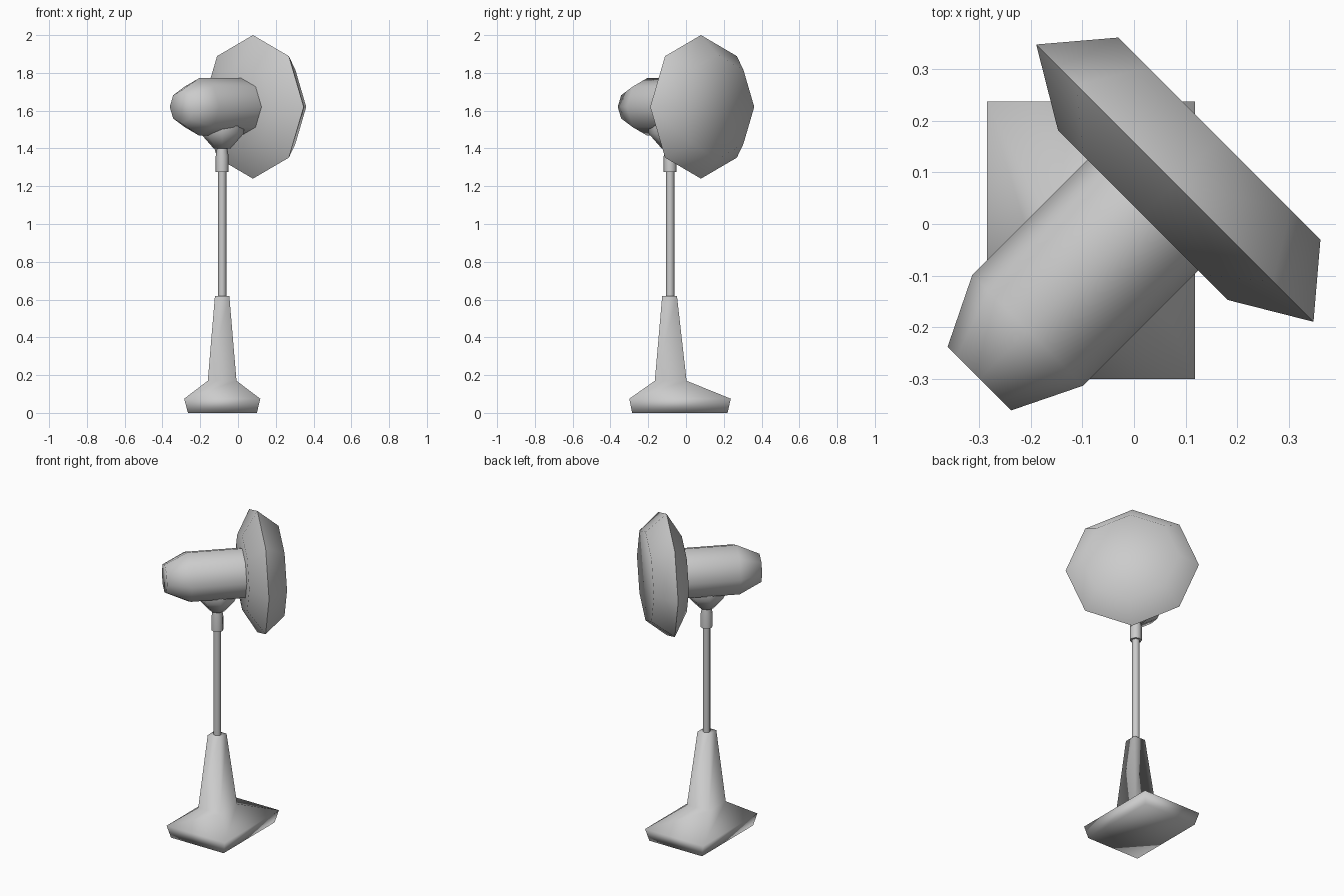
import bpy, bmesh
from math import sin, cos, pi, radians
from mathutils import Vector

if "Cube" in bpy.data.objects:
    bpy.data.objects.remove(bpy.data.objects["Cube"])

POLE = -0.084   # pole position in x and y


def loft(name, rings, angle):
    """Skin a list of equal-length point rings and cap both ends."""
    bm = bmesh.new()
    loops = [[bm.verts.new(p) for p in ring] for ring in rings]
    n = len(loops[0])
    for a, b in zip(loops, loops[1:]):
        for i in range(n):
            j = (i + 1) % n
            bm.faces.new((a[i], a[j], b[j], b[i]))
    bm.faces.new(loops[0][::-1])
    bm.faces.new(loops[-1])
    bmesh.ops.recalc_face_normals(bm, faces=bm.faces)
    mesh = bpy.data.meshes.new(name)
    bm.to_mesh(mesh)
    bm.free()
    ob = bpy.data.objects.new(name, mesh)
    bpy.context.collection.objects.link(ob)
    bpy.ops.object.select_all(action='DESELECT')
    bpy.context.view_layer.objects.active = ob
    ob.select_set(True)
    bpy.ops.object.shade_smooth_by_angle(angle=radians(angle))
    return ob


def lathe(name, profile, origin, axis, side, sides=8, angle=80):
    """Revolve (distance, radius) pairs around an axis."""
    axis, side = Vector(axis).normalized(), Vector(side).normalized()
    other = axis.cross(side)
    origin = Vector(origin)
    loft(name, [[origin + axis * d + (side * cos(2 * pi * i / sides) + other * sin(2 * pi * i / sides)) * r
                 for i in range(sides)] for d, r in profile], angle)


def rect(x0, x1, y0, y1, z):
    return [(x0, y0, z), (x1, y0, z), (x1, y1, z), (x0, y1, z)]


# Foot and tapered stem in one smooth shell
loft("base", [
    rect(-0.265, 0.10, -0.285, 0.22, 0.0),
    rect(-0.285, 0.118, -0.30, 0.237, 0.075),
    rect(-0.16, -0.008, -0.165, 0.003, 0.17),
    rect(-0.122, -0.046, -0.126, -0.048, 0.62),
], 100)

# Upright parts: pole, neck sleeve and flared motor mount
up, diag = (0, 0, 1), (1, 1, 0)
foot = (POLE, POLE, 0)
lathe("pole", [(0.60, 0.022), (1.32, 0.022)], foot, up, diag)
lathe("neck", [(1.275, 0.034), (1.36, 0.034), (1.41, 0.026)], foot, up, diag)
lathe("motor_mount", [(1.40, 0.045), (1.48, 0.115), (1.52, 0.115)], foot, up, diag)

# Fan head, turned 45 degrees towards the back right
head = (0, 0, 1.62)
lathe("motor_housing", [(-0.424, 0.087), (-0.291, 0.152), (0.03, 0.152)], head, diag, up)
lathe("fan_cage", [(0.024, 0.232), (0.112, 0.38), (0.234, 0.277)], head, diag, up)
